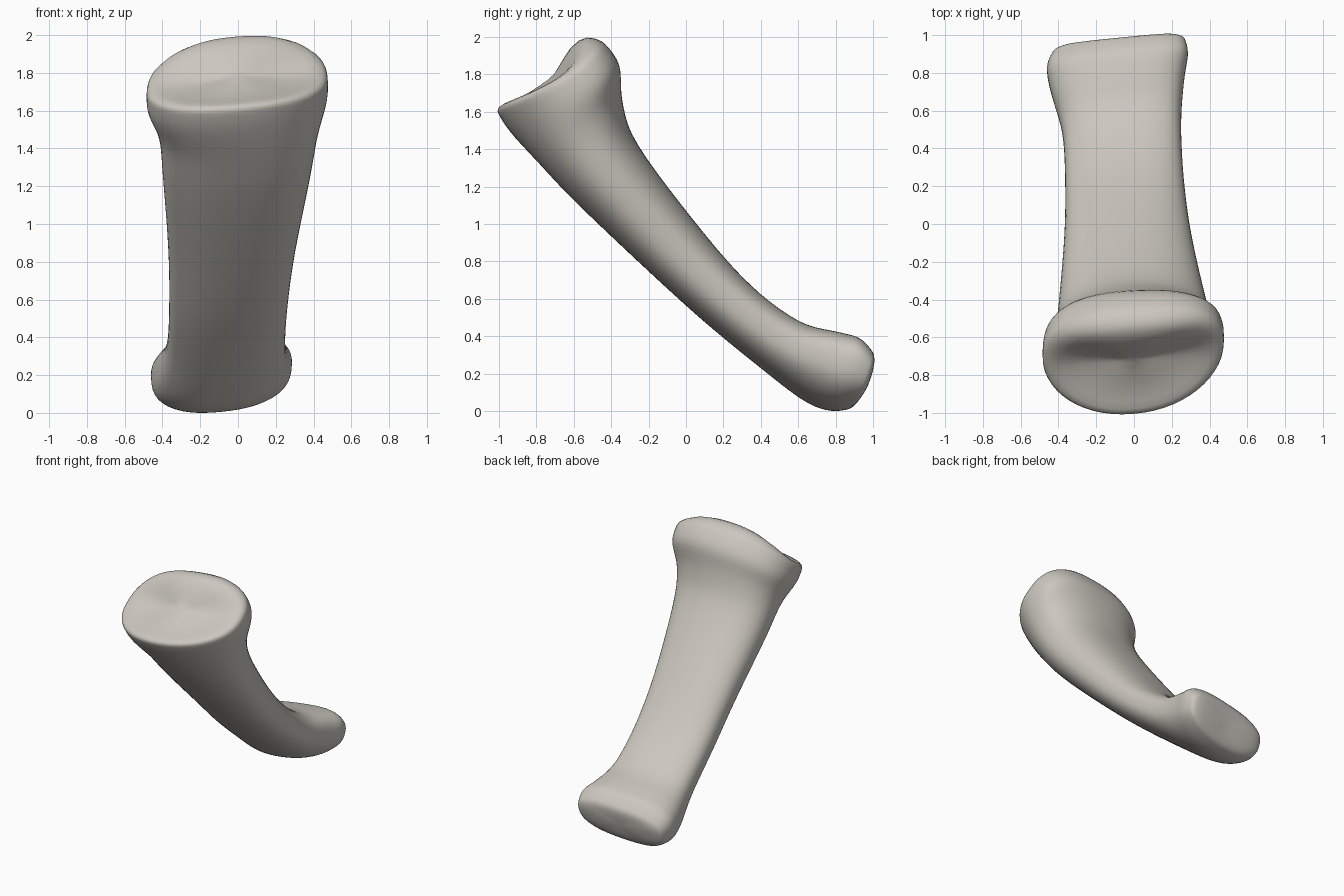
import bpy
import bmesh
import math
from mathutils import Vector

old = bpy.data.objects.get("Cube")
if old:
    bpy.data.objects.remove(old, do_unlink=True)

SEGMENTS = 56
STEPS = 5
AXIS = Vector((0, 0.74, -0.68))

# Shaft stations: underside y, z; upper side y, z; x limits;
# roundness of upper and under half; side sweep; twist; widening of the upper half
STATIONS = [
    (-1.01, 1.62, -0.45, 1.985, -0.485, 0.475, 0.8, 0.95, 0.06, 0.08, 0),
    (-0.94, 1.51, -0.36, 1.86, -0.48, 0.475, 0.82, 0.95, 0.05, 0.07, 0),
    (-0.78, 1.33, -0.34, 1.67, -0.42, 0.425, 0.88, 0.93, 0.01, 0.02, 0),
    (-0.58, 1.12, -0.26, 1.44, -0.4, 0.385, 0.9, 0.9, 0, 0, 0),
    (-0.2, 0.76, 0.06, 1.01, -0.37, 0.305, 0.85, 0.85, 0, 0, 0),
    (0.1, 0.49, 0.34, 0.69, -0.365, 0.265, 0.8, 0.82, 0, 0.03, 0),
    (0.41, 0.24, 0.6, 0.49, -0.38, 0.25, 0.75, 0.82, 0, 0.06, 0),
    (0.64, 0.07, 0.8, 0.43, -0.44, 0.265, 0.72, 0.85, 0, 0.09, 0.06),
    (0.78, 0.02, 0.91, 0.395, -0.46, 0.285, 0.7, 0.84, 0.01, 0.1, 0.1),
    (0.88, 0.03, 0.975, 0.33, -0.425, 0.265, 0.72, 0.84, 0.02, 0.1, 0.1),
]


def spline(a, b, c, d, t):
    """Catmull-Rom blend of one value between b and c."""
    return b + 0.5 * t * (c - a + t * (2 * a - 5 * b + 4 * c - d + t * (3 * (b - c) + d - a)))


def power(value, exponent):
    return math.copysign(abs(value) ** exponent, value)


def section(row):
    """Rounded cross-section; returns its centre and its ring of points."""
    uy, uz, ty, tz, left, right, upper_round, under_round, sweep, twist, widen = row
    centre = Vector(((left + right) / 2, (uy + ty) / 2, (uz + tz) / 2))
    half_width = (right - left) / 2
    half_depth = Vector((0, (ty - uy) / 2, (tz - uz) / 2))
    ring = []
    for i in range(SEGMENTS):
        angle = math.tau * i / SEGMENTS
        c, s = math.cos(angle), math.sin(angle)
        roundness = upper_round if s > 0 else under_round
        across = half_width * power(c, roundness) * (1 + widen * s)
        point = centre + half_depth * power(s, roundness) + AXIS * sweep * c * c
        point += Vector((across, twist * across, twist * across))
        ring.append(point)
    return centre, ring


def cap_rings(row, outward, profile):
    """Shrinking rings closing an end: scale, height, extra height on the upper half."""
    centre, ring = section(row)
    rings = []
    for scale, height, lift in profile:
        loop = []
        for i, p in enumerate(ring):
            rise = height + lift * max(0, math.sin(math.tau * i / SEGMENTS))
            loop.append(centre + (p - centre) * scale + outward * rise)
        rings.append(loop)
    return rings


# Smoothly interpolated shaft
rows = []
last = len(STATIONS) - 1
for i in range(last):
    around = [STATIONS[min(max(i + k, 0), last)] for k in (-1, 0, 1, 2)]
    for step in range(STEPS):
        rows.append([spline(*values, step / STEPS) for values in zip(*around)])
rows.append(STATIONS[last])
rings = [section(row)[1] for row in rows]

# Joint face with a shallow trough and thick upper lip, blunt rounded foot
head = cap_rings(rows[0], -AXIS, [(0.03, -0.01, 0), (0.2, -0.012, 0.025), (0.4, -0.015, 0.06),
                                  (0.6, -0.01, 0.085), (0.78, 0.003, 0.08),
                                  (0.88, 0.013, 0.06), (0.95, 0.014, 0.03)])
foot = cap_rings(rows[-1], Vector((0, 0.95, -0.2)), [(0.95, 0.009, 0), (0.87, 0.019, 0),
                                                    (0.75, 0.027, 0), (0.5, 0.032, 0),
                                                    (0.25, 0.034, 0), (0.03, 0.034, 0)])
rings = head + rings + foot

# Skin the rings
bm = bmesh.new()
loops = [[bm.verts.new(p) for p in ring] for ring in rings]
for upper, lower in zip(loops, loops[1:]):
    for i in range(SEGMENTS):
        j = (i + 1) % SEGMENTS
        bm.faces.new((upper[i], upper[j], lower[j], lower[i]))
bm.faces.new(loops[0])
bm.faces.new(loops[-1])
for _ in range(3):
    bmesh.ops.smooth_vert(bm, verts=bm.verts, factor=0.4,
                          use_axis_x=True, use_axis_y=True, use_axis_z=True)
bmesh.ops.recalc_face_normals(bm, faces=bm.faces)

# Rest on the ground
lowest = min(v.co.z for v in bm.verts)
bmesh.ops.translate(bm, verts=bm.verts, vec=(0, 0, -lowest))

mesh = bpy.data.meshes.new("bone")
bm.to_mesh(mesh)
bm.free()
bone = bpy.data.objects.new("bone", mesh)
bpy.context.collection.objects.link(bone)
for polygon in mesh.polygons:
    polygon.use_smooth = True

# Single warm grey material
colour = (0.6, 0.57, 0.52, 1)
material = bpy.data.materials.new("warm_grey")
material.use_nodes = True
material.diffuse_color = colour
shader = next(n for n in material.node_tree.nodes if n.type == "BSDF_PRINCIPLED")
shader.inputs["Base Color"].default_value = colour
mesh.materials.append(material)
